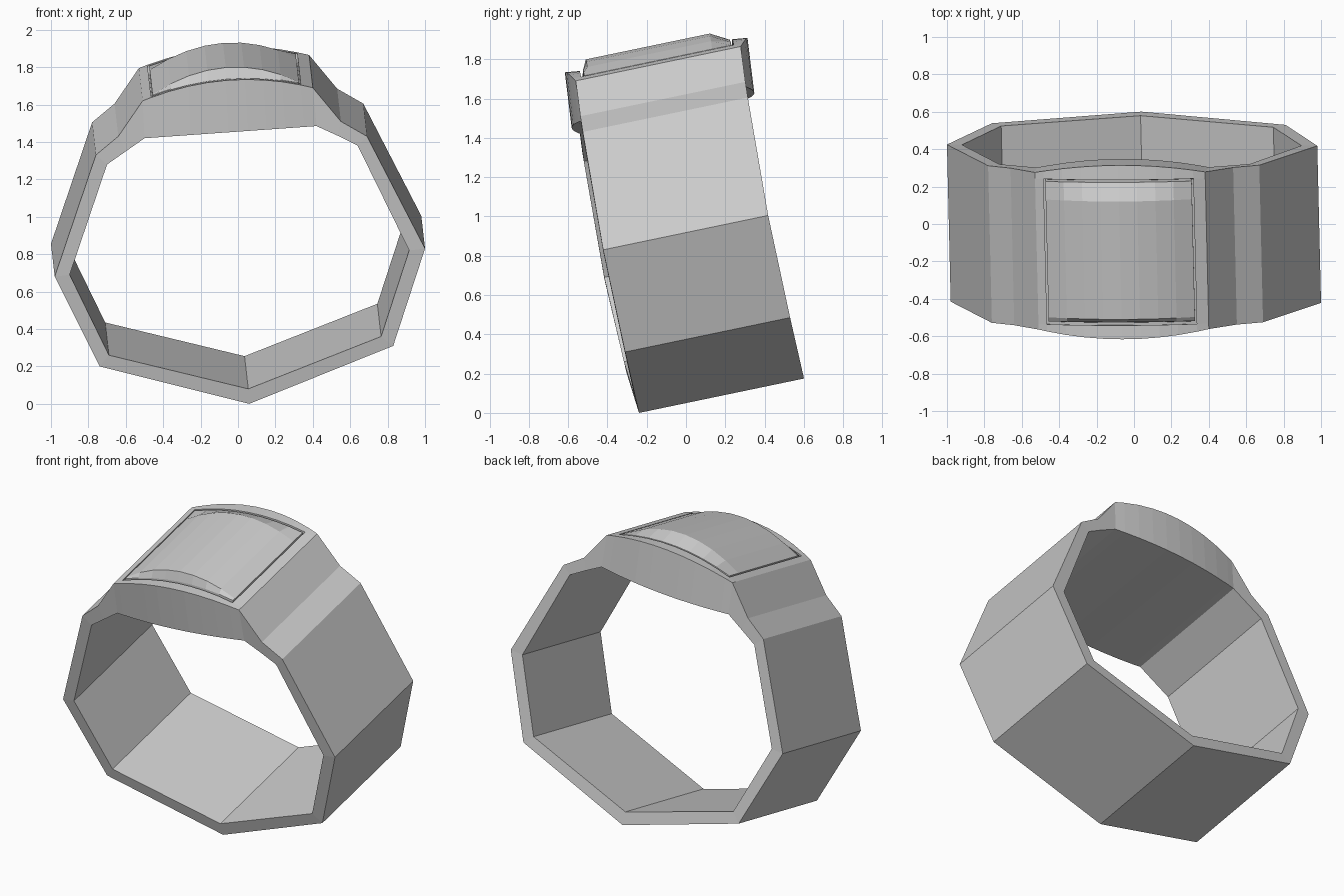
import bpy, bmesh

if "Cube" in bpy.data.objects:
    bpy.data.objects.remove(bpy.data.objects["Cube"])

DEPTH = (-0.02, 0.84, 0.175)      # front-to-back extrusion vector (tilted)


def front_y(x, z):
    return -0.24 - 0.2725 * z + 0.047 * z * z + 0.012 * x


def place(x, z, s, out=0.0):
    """Point of the front profile moved fraction s along the depth."""
    return (x + DEPTH[0] * s, front_y(x, z) + DEPTH[1] * s + out, z + DEPTH[2] * s)


def skin(name, sections):
    """Join equal-length closed sections with quads and cap both ends."""
    bm = bmesh.new()
    rows = [[bm.verts.new(p) for p in sec] for sec in sections]
    n = len(rows[0])
    for a, b in zip(rows, rows[1:]):
        for i in range(n):
            j = (i + 1) % n
            bm.faces.new((a[i], a[j], b[j], b[i]))
    bm.faces.new(rows[0])
    bm.faces.new(rows[-1][::-1])
    bmesh.ops.remove_doubles(bm, verts=bm.verts, dist=1e-5)
    bmesh.ops.recalc_face_normals(bm, faces=bm.faces)
    me = bpy.data.meshes.new(name)
    bm.to_mesh(me)
    bm.free()
    ob = bpy.data.objects.new(name, me)
    bpy.context.collection.objects.link(ob)
    return ob


# Band: outer and inner profile points, running around from right to left
outer = [(.40, 1.69), (.55, 1.51), (.69, 1.43), (1.0, .83), (.83, .31), (.06, 0),
         (-.74, .20), (-.98, .68), (-.76, 1.33), (-.64, 1.43), (-.51, 1.62)]
inner = [(.42, 1.485), (.53, 1.435), (.64, 1.38), (.915, .82), (.765, .36), (.055, .08),
         (-.69, .26), (-.90, .69), (-.70, 1.28), (-.60, 1.35), (-.50, 1.42)]
skin("band", [[place(*o, 0), place(*i, 0), place(*i, 1), place(*o, 1)]
              for o, i in zip(outer, inner)])


# Head: arched block with bulging front and back and a recessed top
def top_xz(t):
    return -0.055 + 0.455 * t, 1.655 + 0.035 * t + 0.075 * (1 - t * t)


def head_section(t, recess):
    x, z = top_xz(t)
    xb, zb = -0.04 + 0.46 * t, 1.4525 + 0.0325 * t
    b = 0.045 * (1 - t * t)
    lo, hi = 0.035, 0.96

    def floor(s):
        p = place(x, z, s)
        return (p[0], p[1], p[2] - recess)
    return [place(xb, zb, 0, -b), place(x, z, 0, -b), place(x, z, lo), floor(lo + .001),
            floor(hi - .001), place(x, z, hi), place(x, z, 1, b), place(xb, zb, 1, b)]


T0, T1, N = -0.90, 0.86, 8
steps = [T0 + (T1 - T0) * i / N for i in range(N + 1)]
stations = [(-1, 0), (T0, 0)] + [(t, 0.05) for t in steps] + [(T1, 0), (1, 0)]
skin("head_frame", [head_section(t, r) for t, r in stations])


# Crystal: domed panel with chamfered front and back
def crystal_section(u):
    t = -0.02 + 0.86 * u
    x, z = top_xz(t)
    rise = 0.055 * (1 - u * u)
    return [place(x, z - 0.06, 0.045), place(x, z, 0.055), place(x, z + rise, 0.08),
            place(x, z + rise, 0.83), place(x, z, 0.945), place(x, z - 0.06, 0.955)]


skin("crystal", [crystal_section(-1 + 2 * i / N) for i in range(N + 1)])
